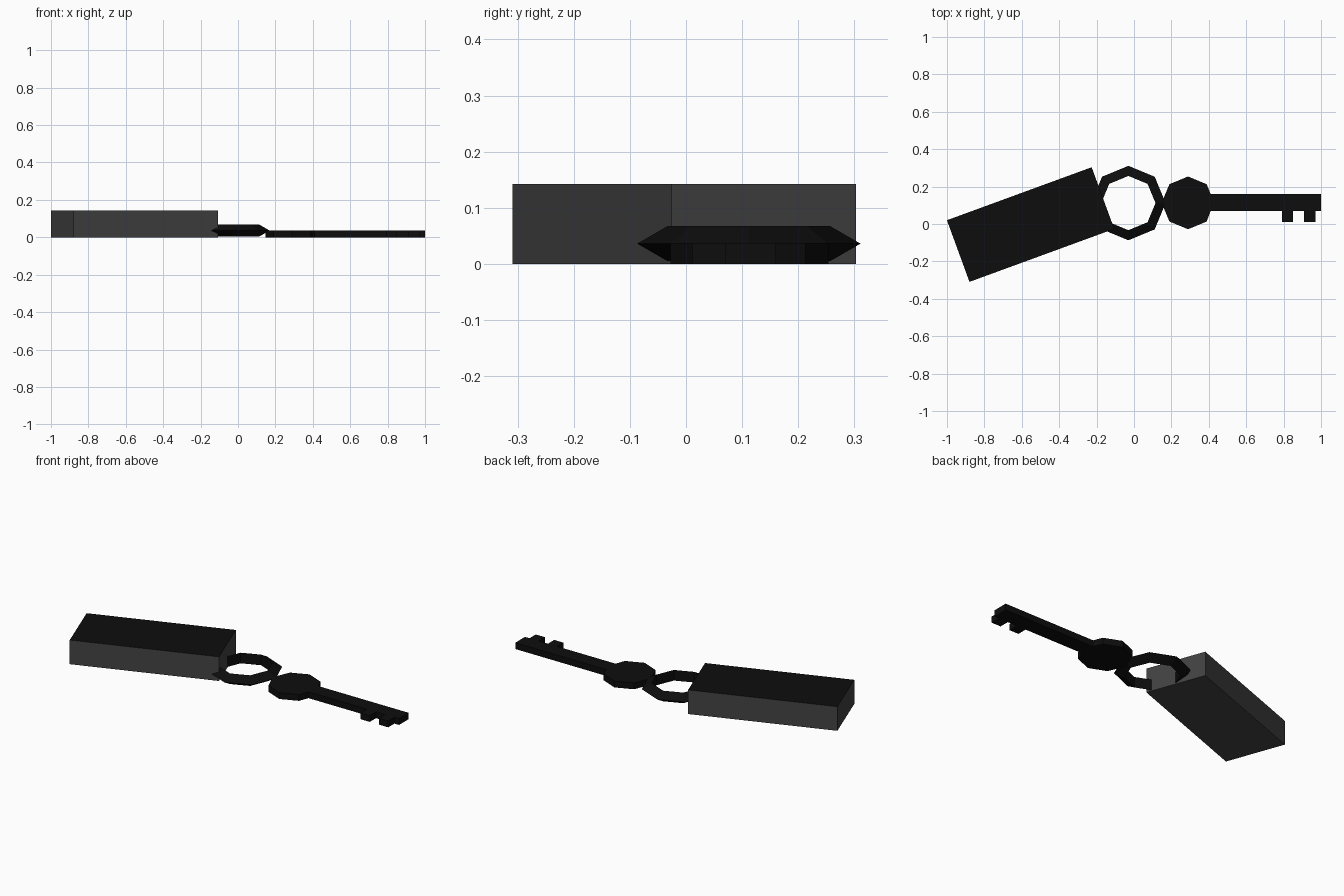
import bpy, bmesh, math
from mathutils import Matrix

if "Cube" in bpy.data.objects:
    bpy.data.objects.remove(bpy.data.objects["Cube"])


def material(name, value):
    m = bpy.data.materials.new(name)
    m.diffuse_color = (value, value, value, 1)
    m.use_nodes = True
    m.node_tree.nodes["Principled BSDF"].inputs["Base Color"].default_value = m.diffuse_color
    return m


black = material("black", 0.004)
grey = material("dark grey", 0.055)


def add_object(name, bm, *mats):
    bmesh.ops.recalc_face_normals(bm, faces=bm.faces)
    me = bpy.data.meshes.new(name)
    bm.to_mesh(me)
    bm.free()
    for m in mats:
        me.materials.append(m)
    ob = bpy.data.objects.new(name, me)
    bpy.context.collection.objects.link(ob)
    return ob


def octagon(cx, cy, r):
    return [(cx + r * math.cos(k * math.pi / 4), cy + r * math.sin(k * math.pi / 4))
            for k in range(8)]


# fob: grey block with a black top
bm = bmesh.new()
bmesh.ops.create_cube(bm, size=1, matrix=Matrix.Diagonal((0.824, 0.351, 0.142, 1)))
for f in bm.faces:
    f.material_index = 1 if f.normal.z > 0.5 else 0
fob = add_object("fob_block", bm, grey, black)
fob.location = (-0.553, -0.003, 0.071)
fob.rotation_euler.z = math.radians(20.1)

# split ring: eight-sided, triangular section
bpy.ops.mesh.primitive_torus_add(major_segments=8, minor_segments=3,
                                 major_radius=0.163, minor_radius=0.036,
                                 location=(-0.03, 0.112, 0.036))
ring = bpy.context.object
ring.name = "key_ring"
ring.data.materials.append(black)
for p in ring.data.polygons:
    p.use_smooth = False

# key: octagonal bow and toothed blade in one flat outline
bow = octagon(0.289, 0.113, 0.141)[1:]
blade = [(0.41, 0.07), (0.79, 0.07), (0.79, 0.012), (0.85, 0.012), (0.85, 0.07),
         (0.91, 0.07), (0.91, 0.012), (0.97, 0.012), (0.97, 0.07),
         (1.0, 0.07), (1.0, 0.16), (0.41, 0.16)]
bm = bmesh.new()
face = bm.faces.new([bm.verts.new((x, y, 0)) for x, y in bow + blade])
ext = bmesh.ops.extrude_face_region(bm, geom=[face])
top = [v for v in ext["geom"] if isinstance(v, bmesh.types.BMVert)]
bmesh.ops.translate(bm, verts=top, vec=(0, 0, 0.037))
if len(bm.faces) == len(bow + blade) + 1:  # keep the underside closed
    bm.faces.new([v for v in bm.verts if v.co.z < 0.001])
add_object("key", bm, black)
